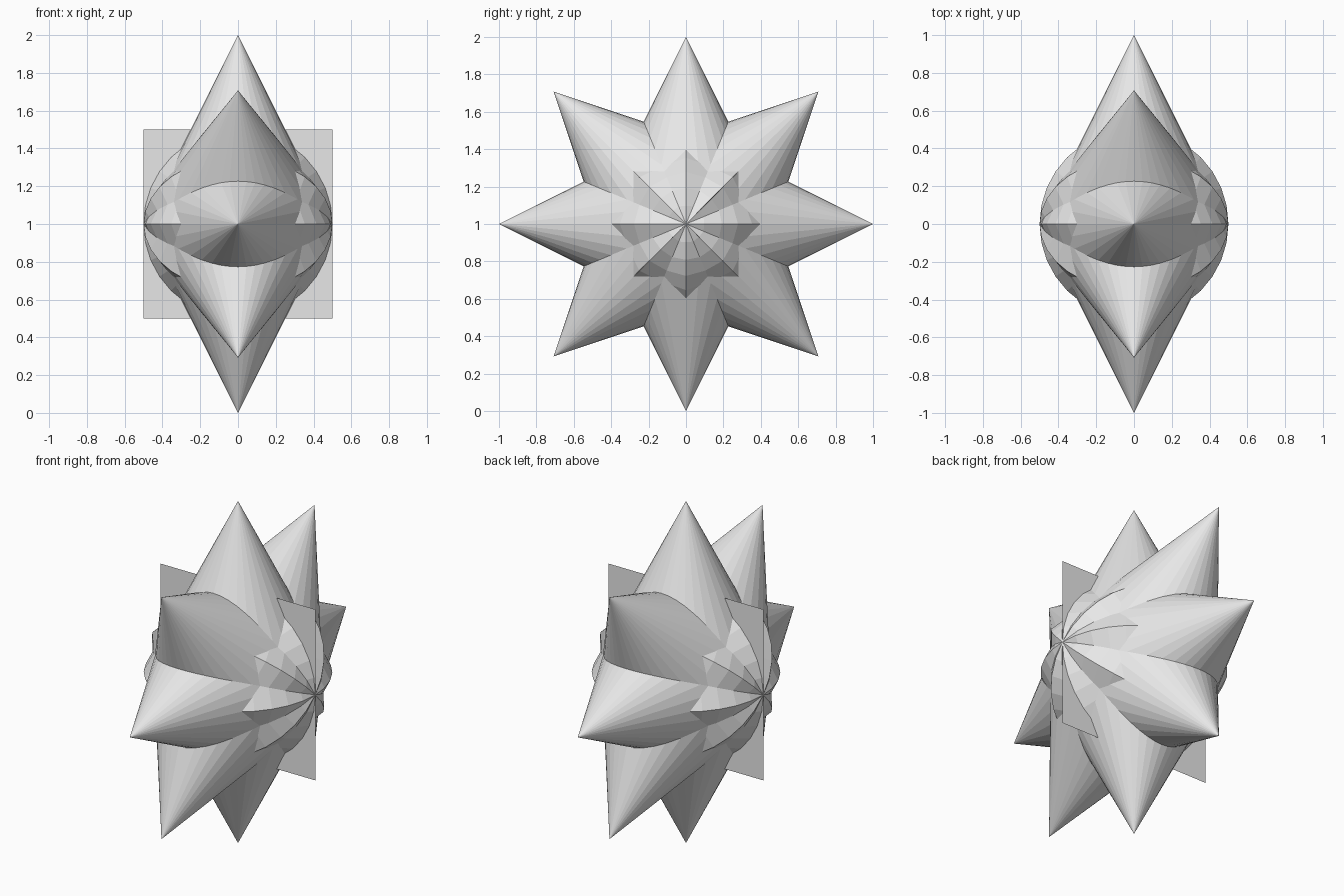
import bpy
from math import pi, sin, cos

cube = bpy.data.objects.get("Cube")
if cube:
    bpy.data.objects.remove(cube, do_unlink=True)

# Single light grey material
grey = bpy.data.materials.new("light_grey")
grey.use_nodes = True
colour = (0.8, 0.8, 0.8, 1)
grey.diffuse_color = colour
grey.node_tree.nodes["Principled BSDF"].inputs["Base Color"].default_value = colour

SPIKES = 8
LENGTH = 1.0
RADIUS = 0.5
CENTRE_Z = 1.0


def finish(name):
    obj = bpy.context.object
    obj.name = name
    obj.data.materials.append(grey)
    return obj


# Ring of cones fanned around the x axis, bases meeting at the centre
for i in range(SPIKES):
    a = i * 2 * pi / SPIKES
    bpy.ops.mesh.primitive_cone_add(
        vertices=32, radius1=RADIUS, radius2=0, depth=LENGTH,
        location=(0, -sin(a) * LENGTH / 2, CENTRE_Z + cos(a) * LENGTH / 2),
        rotation=(a, 0, 0))
    finish(f"spike_{i + 1}")

# Upright square sheet through the centre
bpy.ops.mesh.primitive_plane_add(size=1, location=(0, 0, CENTRE_Z),
                                 rotation=(pi / 2, 0, 0))
finish("centre_sheet")
